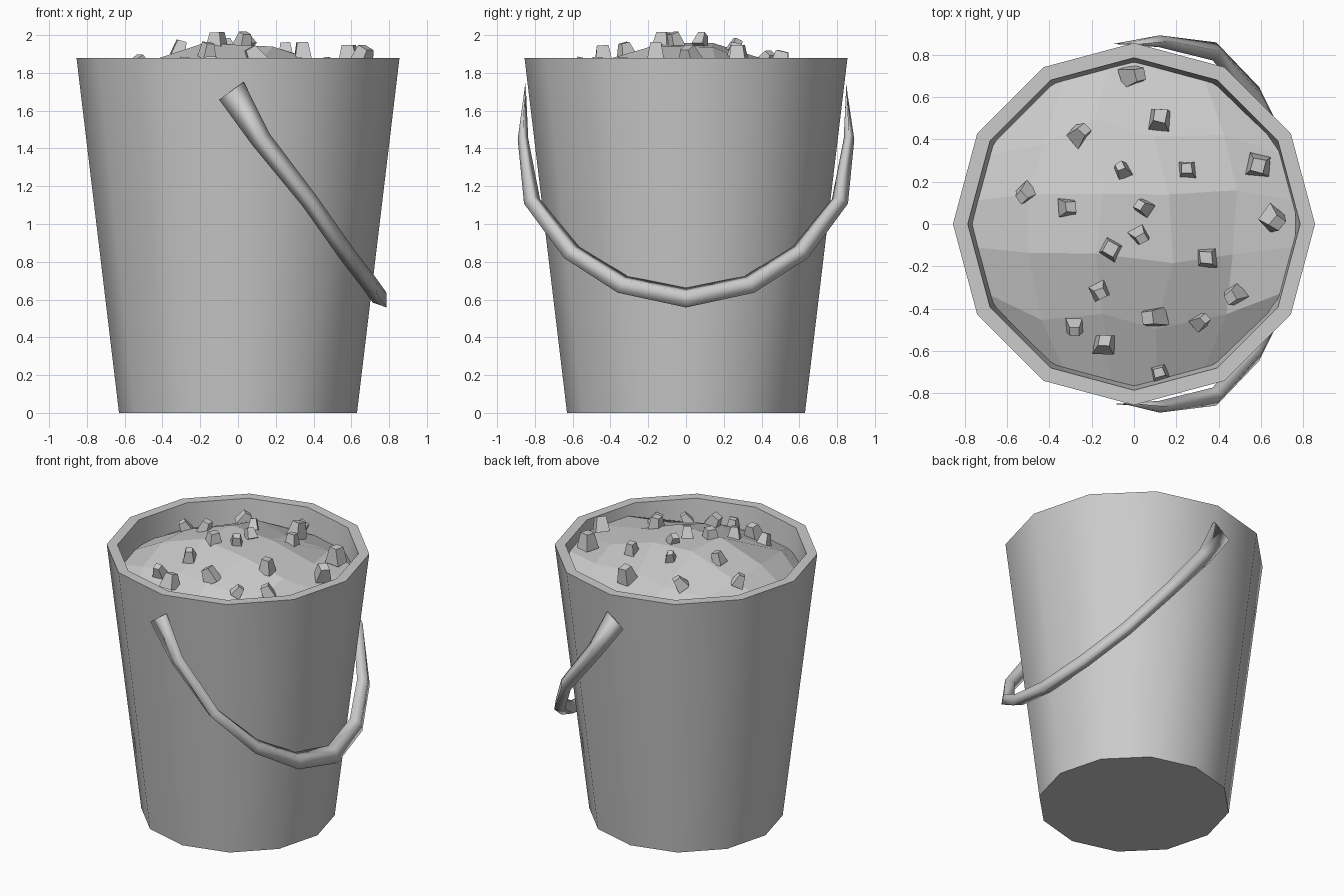
import bpy, bmesh, math, random
from mathutils import Vector, Matrix

random.seed(7)
if "Cube" in bpy.data.objects:
    bpy.data.objects.remove(bpy.data.objects["Cube"])

GREY = (0.6, 0.6, 0.6, 1)
grey = bpy.data.materials.new("plain grey")
grey.use_nodes = True
grey.diffuse_color = GREY
grey.node_tree.nodes["Principled BSDF"].inputs["Base Color"].default_value = GREY


def finish(name, bm, smooth=None):
    """Turn a bmesh into a named object, smoothed up to an angle in degrees."""
    bmesh.ops.recalc_face_normals(bm, faces=bm.faces)
    mesh = bpy.data.meshes.new(name)
    bm.to_mesh(mesh)
    bm.free()
    mesh.materials.append(grey)
    obj = bpy.data.objects.new(name, mesh)
    bpy.context.collection.objects.link(obj)
    if smooth:
        bpy.ops.object.select_all(action='DESELECT')
        obj.select_set(True)
        bpy.context.view_layer.objects.active = obj
        bpy.ops.object.shade_smooth_by_angle(angle=math.radians(smooth))
    return obj


def bridge(bm, rings):
    """Join neighbouring closed rings with quads."""
    for a, b in zip(rings, rings[1:]):
        n = len(a)
        for i in range(n):
            j = (i + 1) % n
            bm.faces.new((a[i], a[j], b[j], b[i]))


# Bucket: twelve-sided tapered shell with a flat rim
SIDES = 12
bm = bmesh.new()
rings = []
for radius, z in [(0.63, 0), (0.855, 1.88), (0.785, 1.88), (0.575, 0.08)]:
    angles = [math.tau * i / SIDES for i in range(SIDES)]
    rings.append([bm.verts.new((radius * math.cos(a), radius * math.sin(a), z)) for a in angles])
bridge(bm, rings)
bm.faces.new(rings[0])
bm.faces.new(rings[-1])
finish("bucket", bm, 35)


# Soil: coarse faceted mound, its border pulled onto the inner wall
def soil_height(x, y):
    r = math.hypot(x, y)
    return 1.7 + 0.26 * (1 - (r / 0.78) ** 2) + (0.1 if x > 0.55 else 0)


bm = bmesh.new()
N = 5
grid = []
for i in range(N + 1):
    row = []
    for j in range(N + 1):
        u, v = 2 * i / N - 1, 2 * j / N - 1
        # square to disc mapping
        x = 0.77 * u * math.sqrt(1 - v * v / 2)
        y = 0.77 * v * math.sqrt(1 - u * u / 2)
        z = soil_height(x, y)
        if 0 < i < N and 0 < j < N:
            x += random.uniform(-0.05, 0.05)
            y += random.uniform(-0.05, 0.05)
            z += random.uniform(-0.03, 0.02)
        row.append(bm.verts.new((x, y, z)))
    grid.append(row)
for i in range(N):
    for j in range(N):
        bm.faces.new((grid[i][j], grid[i + 1][j], grid[i + 1][j + 1], grid[i][j + 1]))
finish("soil", bm)

# Clods: tapered irregular lumps scattered on the soil
CLODS = [(0, .7), (.12, .5), (-.25, .43), (.25, .26), (-.06, .26), (.59, .28), (-.52, .14),
         (-.31, .08), (.04, .08), (.66, .02), (.03, -.06), (-.11, -.12), (.34, -.16),
         (-.16, -.32), (.47, -.34), (.09, -.44), (.32, -.46), (-.28, -.49), (-.14, -.56),
         (.12, -.7)]
bm = bmesh.new()
for x, y in CLODS:
    size = random.uniform(0.07, 0.11)
    turn = Matrix.Rotation(random.uniform(0, math.tau), 4, 'Z') @ Matrix.Rotation(random.uniform(-0.7, 0.7), 4, 'X')
    place = Matrix.Translation((x, y, soil_height(x, y) + 0.015)) @ turn
    for v in bmesh.ops.create_cube(bm, size=size)["verts"]:
        taper = 0.6 if v.co.z > 0 else 1
        v.co.x *= taper * random.uniform(0.8, 1.1)
        v.co.y *= taper * random.uniform(0.8, 1.1)
        v.co = place @ v.co
finish("clods", bm)

# Handle: drooping diamond-section loop with flattened ends
half = [  # centre point, half width across, half thickness
    ((-0.035, 0.85, 1.705), 0.08, 0.003),
    ((0.12, 0.863, 1.45), 0.055, 0.028),
    ((0.38, 0.815, 1.12), 0.046, 0.045),
    ((0.57, 0.605, 0.85), 0.045, 0.055),
    ((0.70, 0.335, 0.68), 0.045, 0.06),
    ((0.75, 0, 0.61), 0.045, 0.064),
]
path = [(Vector(p), w, t) for p, w, t in half]
path += [(Vector((p.x, -p.y, p.z)), w, t) for p, w, t in path[-2::-1]]
across = Vector((0.81, 0, 0.585)).normalized()
bm = bmesh.new()
rings = []
for i, (p, w, t) in enumerate(path):
    tangent = path[min(i + 1, len(path) - 1)][0] - path[max(i - 1, 0)][0]
    out = tangent.cross(across).normalized()
    rings.append([bm.verts.new(p + o) for o in (across * w, out * t, -across * w, -out * t)])
bridge(bm, rings)
bm.faces.new(rings[0])
bm.faces.new(rings[-1])
finish("handle", bm, 120)
